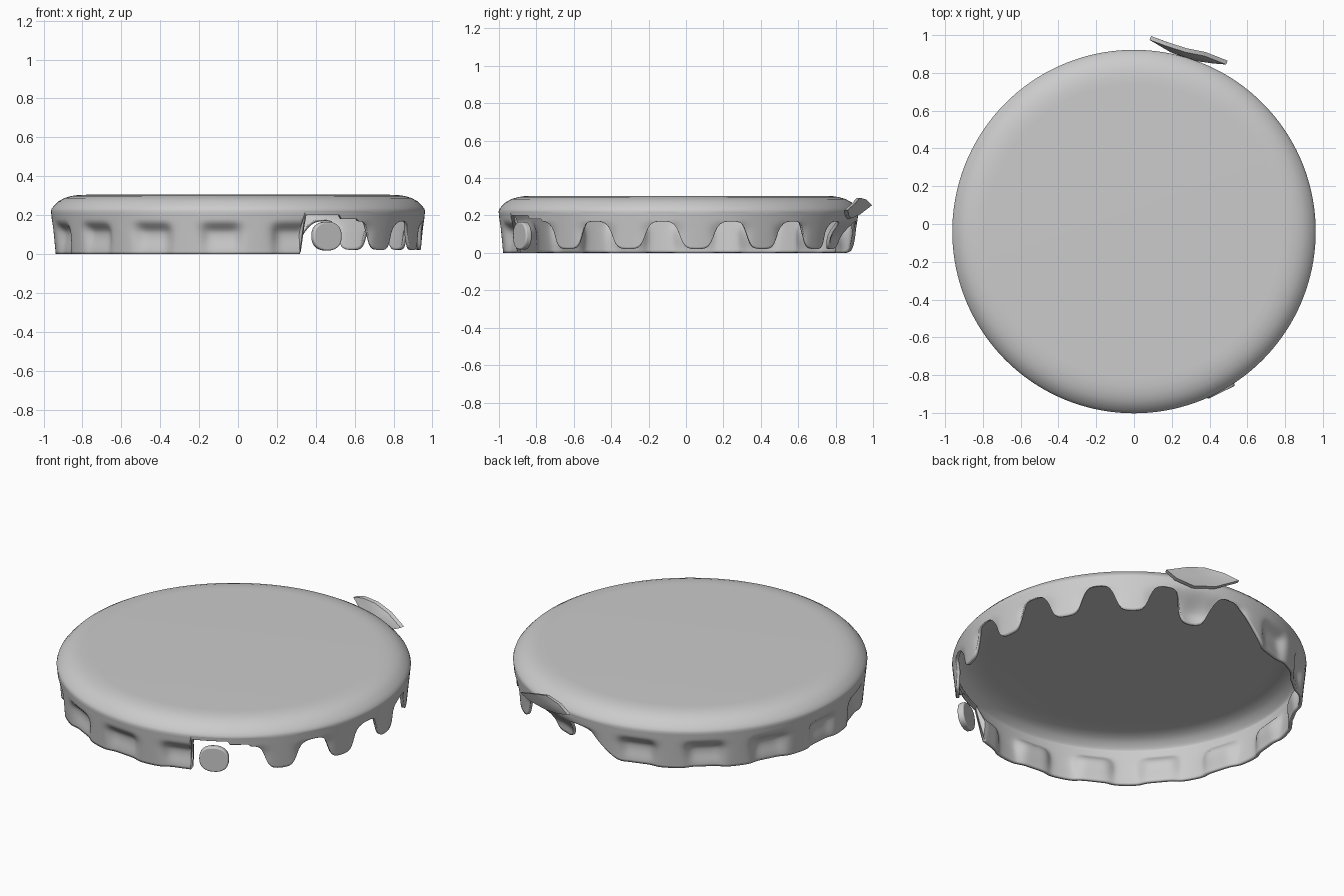
import bpy, bmesh, math
from mathutils import Vector

if "Cube" in bpy.data.objects:
    bpy.data.objects.remove(bpy.data.objects["Cube"])

metal = bpy.data.materials.new("plain_grey")
metal.diffuse_color = (0.6, 0.6, 0.6, 1)
metal.use_nodes = True
metal.node_tree.nodes["Principled BSDF"].inputs["Base Color"].default_value = metal.diffuse_color
CY = -0.04          # cap centre in y
N = 480             # columns round the cap
LEVELS = 16         # rows down the skirt
Z0 = 0.222          # where the skirt starts


def smooth(a, b, v):
    t = max(0.0, min(1.0, (v - a) / (b - a)))
    return t * t * (3 - 2 * t)


def add_object(name, bm):
    bmesh.ops.recalc_face_normals(bm, faces=bm.faces)
    me = bpy.data.meshes.new(name)
    bm.to_mesh(me)
    bm.free()
    ob = bpy.data.objects.new(name, me)
    bpy.context.collection.objects.link(ob)
    me.materials.append(metal)
    return ob


def shade(ob, deg):
    bpy.ops.object.select_all(action='DESELECT')
    ob.select_set(True)
    bpy.context.view_layer.objects.active = ob
    bpy.ops.object.shade_smooth_by_angle(angle=math.radians(deg))


def wave(deg):
    """+1 on each outward flute, -1 in each dent; sixteen flutes."""
    return math.tanh(2 * math.cos(math.radians((deg - 6) * 16))) / math.tanh(2)


def skirt_bottom(deg):
    """Full skirt on the left and back, torn tongues on the right."""
    tongues = 0.094 - 0.074 * wave(deg)
    if 103 <= deg < 291:
        return 0.0
    if 85 <= deg < 103:                      # torn diagonal edge at the back
        return 0.165 * (1 - smooth(86, 103, deg))
    if 291 <= deg < 303.5:                   # missing tongue at the front
        return 0.2
    if 303.5 <= deg < 310:
        return 0.18
    return tongues


def skirt_radius(deg, z):
    r = 0.962 - 0.022 * (1 - z / Z0)
    dent = 0.5 - 0.5 * wave(deg)
    depth = 0.042 * (1 - smooth(0.11, 0.175, z)) * (0.55 + 0.45 * smooth(0, 0.1, z))
    if not 85 <= deg < 291:
        depth *= 0.4
    r -= dent * depth
    # tongue pushed inwards at the back
    r -= 0.09 * math.exp(-((deg - 73) / 10) ** 2) * (1 - smooth(0.06, 0.2, z))
    return r


# cap shell: flat top, rounded shoulder, fluted and torn skirt
bm = bmesh.new()
shoulder = [(0.78, 0.305), (0.82, 0.304), (0.86, 0.298), (0.895, 0.287),
            (0.925, 0.27), (0.947, 0.248), (0.958, 0.234)]
cols = []
for i in range(N):
    deg = i * 360 / N
    a = math.radians(deg)
    pts = list(shoulder)
    zb = skirt_bottom(deg)
    for k in range(LEVELS + 1):
        z = Z0 + (zb - Z0) * k / LEVELS
        pts.append((skirt_radius(deg, z), z))
    cols.append([bm.verts.new((r * math.cos(a), CY + r * math.sin(a), z))
                 for r, z in pts])
for i in range(N):
    p, q = cols[i], cols[(i + 1) % N]
    for k in range(len(p) - 1):
        bm.faces.new((p[k], p[k + 1], q[k + 1], q[k]))
bm.faces.new([c[0] for c in cols])
cap = add_object("cap_shell", bm)
sol = cap.modifiers.new("thickness", 'SOLIDIFY')
sol.thickness = 0.018
sol.offset = -1
shade(cap, 45)

# loose tongue: a small rounded disc standing below the front gap
bm = bmesh.new()
bmesh.ops.create_cone(bm, cap_ends=True, segments=40, radius1=1, radius2=1, depth=1)
for v in bm.verts:
    x, y, z = v.co
    sx = math.copysign(abs(x) ** 0.85, x)
    sy = math.copysign(abs(y) ** 0.85, y)
    v.co = (0.081 * sx, z * 0.036, 0.074 * sy)
disc = add_object("loose_tongue", bm)
disc.location = (0.455, -0.875, 0.092)
disc.rotation_euler = (0, 0, math.radians(26))
bev = disc.modifiers.new("soft_edge", 'BEVEL')
bev.width = 0.008
bev.segments = 3
shade(disc, 40)

# bent flap: thin diamond-like scrap at the back rim
outline = [(0.09, 0.995, 0.255), (0.17, 0.965, 0.285), (0.28, 0.93, 0.295),
           (0.38, 0.91, 0.27), (0.495, 0.865, 0.23), (0.43, 0.87, 0.20),
           (0.32, 0.885, 0.185), (0.20, 0.93, 0.205)]
bm = bmesh.new()
normal = Vector((0.32, 0.93, 0.15)).normalized()
front = [bm.verts.new(Vector(p)) for p in outline]
back = [bm.verts.new(Vector(p) - normal * 0.022) for p in outline]
mid = Vector((0.29, 0.915, 0.24))
fm, bk = bm.verts.new(mid + normal * 0.006), bm.verts.new(mid - normal * 0.035)
n = len(outline)
for i in range(n):
    j = (i + 1) % n
    bm.faces.new((front[i], front[j], fm))
    bm.faces.new((back[j], back[i], bk))
    bm.faces.new((front[j], front[i], back[i], back[j]))
flap = add_object("bent_flap", bm)
shade(flap, 40)
